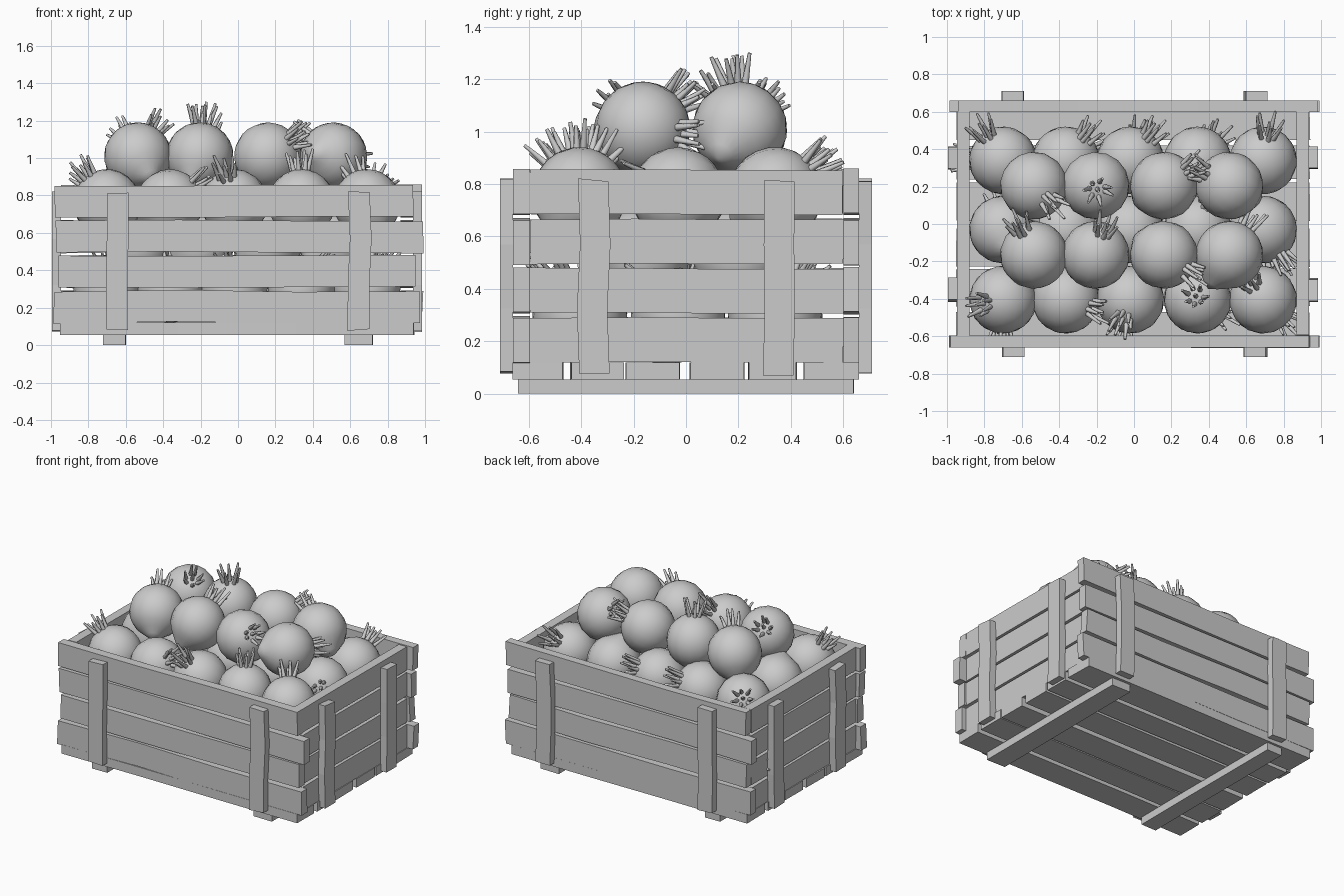
import bpy, bmesh, math, random
from mathutils import Vector, Matrix

random.seed(4)
if "Cube" in bpy.data.objects:
    bpy.data.objects.remove(bpy.data.objects["Cube"])

grey = bpy.data.materials.new("plain_grey")
grey.use_nodes = True
colour = (0.6, 0.6, 0.6, 1)
grey.diffuse_color = colour
grey.node_tree.nodes["Principled BSDF"].inputs["Base Color"].default_value = colour


def add_object(name, mesh):
    obj = bpy.data.objects.new(name, mesh)
    bpy.context.collection.objects.link(obj)
    return obj


def finish(bm, name):
    bmesh.ops.recalc_face_normals(bm, faces=bm.faces)
    mesh = bpy.data.meshes.new(name)
    bm.to_mesh(mesh)
    bm.free()
    mesh.materials.append(grey)
    return mesh


def board(name, x, y, z, wobble=0.006, cuts=2):
    """Box between the given ranges, cut along its length and slightly warped."""
    size = Vector((x[1] - x[0], y[1] - y[0], z[1] - z[0]))
    centre = Vector((x[0] + x[1], y[0] + y[1], z[0] + z[1])) / 2
    bm = bmesh.new()
    bmesh.ops.create_cube(bm, size=1)
    long = max(range(3), key=lambda i: size[i])
    thin = min(range(3), key=lambda i: size[i])
    wide = 3 - long - thin
    for i in range(cuts):
        spot, normal = Vector(), Vector()
        spot[long] = (i + 1) / (cuts + 1) - 0.5
        normal[long] = 1
        bmesh.ops.bisect_plane(bm, geom=bm.verts[:] + bm.edges[:] + bm.faces[:],
                               plane_co=spot, plane_no=normal)
    bend, skew = {}, {}
    for v in bm.verts:
        ring, edge = round(v.co[long], 2), v.co[wide] > 0
        if ring not in bend:
            bend[ring] = random.uniform(-wobble, wobble)
        if (ring, edge) not in skew:
            skew[ring, edge] = random.uniform(-wobble, wobble)
        at_end = abs(ring) > 0.49
        v.co = Vector(a * b for a, b in zip(v.co, size)) + centre
        v.co[wide] += bend[ring]
        if at_end:
            v.co[long] += skew[ring, edge]
    add_object(name, finish(bm, name))


# Crate floor: six slats on two skids
slats = [(-0.66, -0.47), (-0.44, -0.24), (-0.23, -0.025),
         (0.015, 0.22), (0.24, 0.42), (0.45, 0.66)]
for span in slats:
    board("floor_slat", (-0.95, 0.94), span, (0.055, 0.12), 0.003)
for span in [(-0.72, -0.6), (0.57, 0.72)]:
    board("skid", span, (-0.64, 0.64), (0, 0.055), 0.002)

# Crate walls: four rows of planks
ends = [(-0.985, 0.975), (-0.955, 0.945), (-0.97, 0.99), (-0.98, 0.94)]
for row, (left, right) in enumerate(ends):
    z = (0.12 + 0.188 * row, 0.29 + 0.188 * row)
    board("front_plank", (left, right), (-0.66, -0.595), z)
    board("back_plank", (-right, -left), (0.6, 0.66), z)
    board("left_plank", (0.87, 0.935), (-0.595, 0.6), z, 0.003)
    board("right_plank", (-0.945, -0.88), (-0.595, 0.6), z, 0.003)

# Upright battens, two on each wall
for s in (-1, 1):
    mid = 0.65 * s
    for y in [(-0.71, -0.66), (0.66, 0.71)]:
        board("long_wall_batten", (mid - 0.058, mid + 0.058), y, (0.08, 0.815), 0.007)
    for x in [(-0.995, -0.945), (0.935, 0.985)]:
        y = 0.352 * s
        board("end_wall_batten", x, (y - 0.058, y + 0.058), (0.075, 0.815), 0.007)


# Fruit: round body with a tapered stem end and a crown of blunt spikes
RADIUS = 0.181


def fruit_mesh(name):
    bm = bmesh.new()
    bmesh.ops.create_uvsphere(bm, u_segments=16, v_segments=12, radius=RADIUS)
    for v in bm.verts:
        if v.co.z < -0.99 * RADIUS:
            v.co.z *= 1.2
        elif v.co.z < -0.95 * RADIUS:
            v.co.z *= 1.08
    for i in range(8):
        angle = i * math.tau / 7 + random.uniform(-0.2, 0.2)
        out = 0 if i == 7 else 1
        ray = Vector((math.cos(angle), math.sin(angle), 0)) * out
        base = ray * 0.04 + Vector((0, 0, RADIUS - 0.015))
        tip = ray * random.uniform(0.05, 0.085) + Vector((0, 0, random.uniform(0.25, 0.29)))
        axis = tip - base
        place = Matrix.Translation((base + tip) / 2) @ axis.to_track_quat('Z', 'Y').to_matrix().to_4x4()
        bmesh.ops.create_cone(bm, cap_ends=True, segments=6, radius1=0.015,
                              radius2=0.007, depth=axis.length, matrix=place)
    for f in bm.faces:
        f.smooth = True
    return finish(bm, name)


kinds = [fruit_mesh("crowned_fruit") for _ in range(3)]


def fruit(x, y, z, aim=None):
    if aim is None:
        aim = (random.uniform(-1, 1), random.uniform(-1, 1), random.uniform(0.2, 1))
    obj = add_object("fruit", random.choice(kinds))
    obj.location = (x, y, z)
    obj.rotation_euler = Vector(aim).to_track_quat('Z', 'Y').to_euler()
    obj.select_set(True)
    bpy.context.view_layer.objects.active = obj


bpy.ops.object.select_all(action='DESELECT')
columns = (-0.7, -0.365, -0.02, 0.34, 0.69)
rows = (-0.405, -0.03, 0.34)
heap_x, heap_y = (-0.535, -0.205, 0.16, 0.51), (-0.165, 0.205)

# Crown directions of the visible fruit, by row from front to back
rim_aims = [[(-5, -1, 7), (6, -2, 4), (-2, -5, 7), (-0.5, 1, 9), (-3, 4, 7)],
            [(-1, 3, -4), None, None, None, (4, -6, 2)],
            [(-4, 6, 4), (5, 6, 4), (5, 6, 4), (1, 3, -5), (1, 6, 5)]]
heap_aims = [[(-3, 6, 5), (2, 6, 6), (6, -4, 4), (5, 8, -1)],
             [(4, -4, 7), (0.5, -1, 9), (6, 4, 4), (-6, 3, 4)]]

for j, y in enumerate(rows):
    for i, x in enumerate(columns):
        fruit(x, y, 0.3)
        fruit(x, y, 0.76, rim_aims[j][i])
for j, y in enumerate(heap_y):
    for i, x in enumerate(heap_x):
        fruit(x, y, 0.53)
        fruit(x, y, 1.01, heap_aims[j][i])

# Smooth bodies with crisp spike tips, once per shared mesh
for mesh in kinds:
    users = [o for o in bpy.context.selected_objects if o.data == mesh]
    for o in users[1:]:
        o.select_set(False)
for mesh in kinds:
    for e in mesh.edges:
        e.use_edge_sharp = False
    for p in mesh.polygons:
        p.use_smooth = len(p.vertices) < 6
